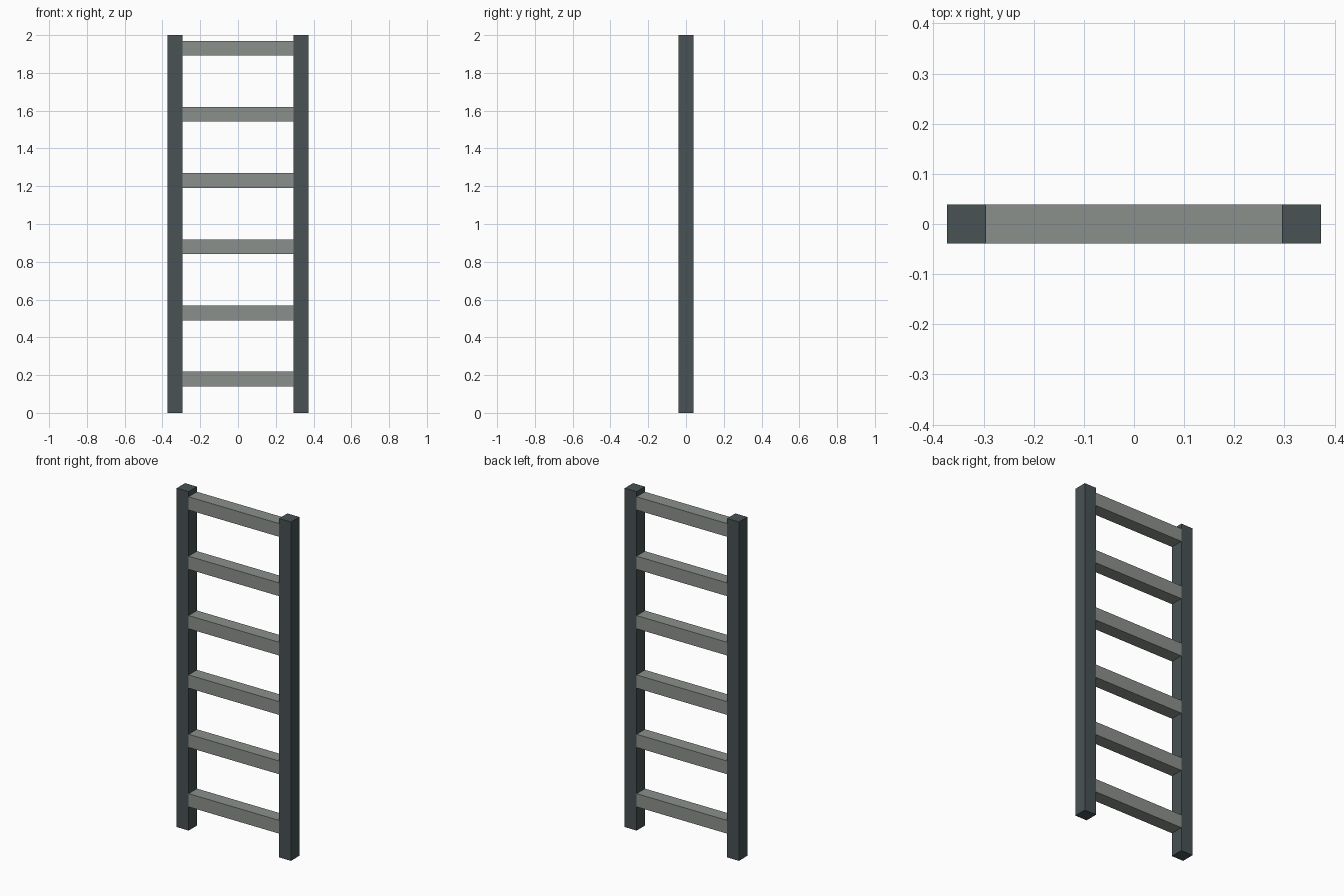
import bpy

if "Cube" in bpy.data.objects:
    bpy.data.objects.remove(bpy.data.objects["Cube"])

POST = 0.078          # square section of the rails
HALF_WIDTH = 0.373    # outer half width of the ladder
HEIGHT = 2.0


def material(name, color):
    mat = bpy.data.materials.new(name)
    mat.diffuse_color = (*color, 1)
    mat.use_nodes = True
    mat.node_tree.nodes["Principled BSDF"].inputs["Base Color"].default_value = mat.diffuse_color
    return mat


def box(name, center, size, mat):
    bpy.ops.mesh.primitive_cube_add(size=1, location=center)
    ob = bpy.context.object
    ob.name = name
    ob.scale = size
    bpy.ops.object.transform_apply(location=False, rotation=False, scale=True)
    ob.data.materials.append(mat)
    return ob


dark = material("dark_slate", (0.065, 0.084, 0.089))
grey = material("grey_green", (0.26, 0.28, 0.26))

# Upright side rails
for side, label in ((-1, "left"), (1, "right")):
    box(f"{label}_rail", (side * (HALF_WIDTH - POST / 2), 0, HEIGHT / 2),
        (POST, POST, HEIGHT), dark)

# Evenly spaced square rungs, let into both rails
for i in range(6):
    box(f"rung_{i + 1}", (0, 0, 0.179 + i * 0.3504),
        (2 * HALF_WIDTH - 0.004, POST - 0.0005, POST), grey)
